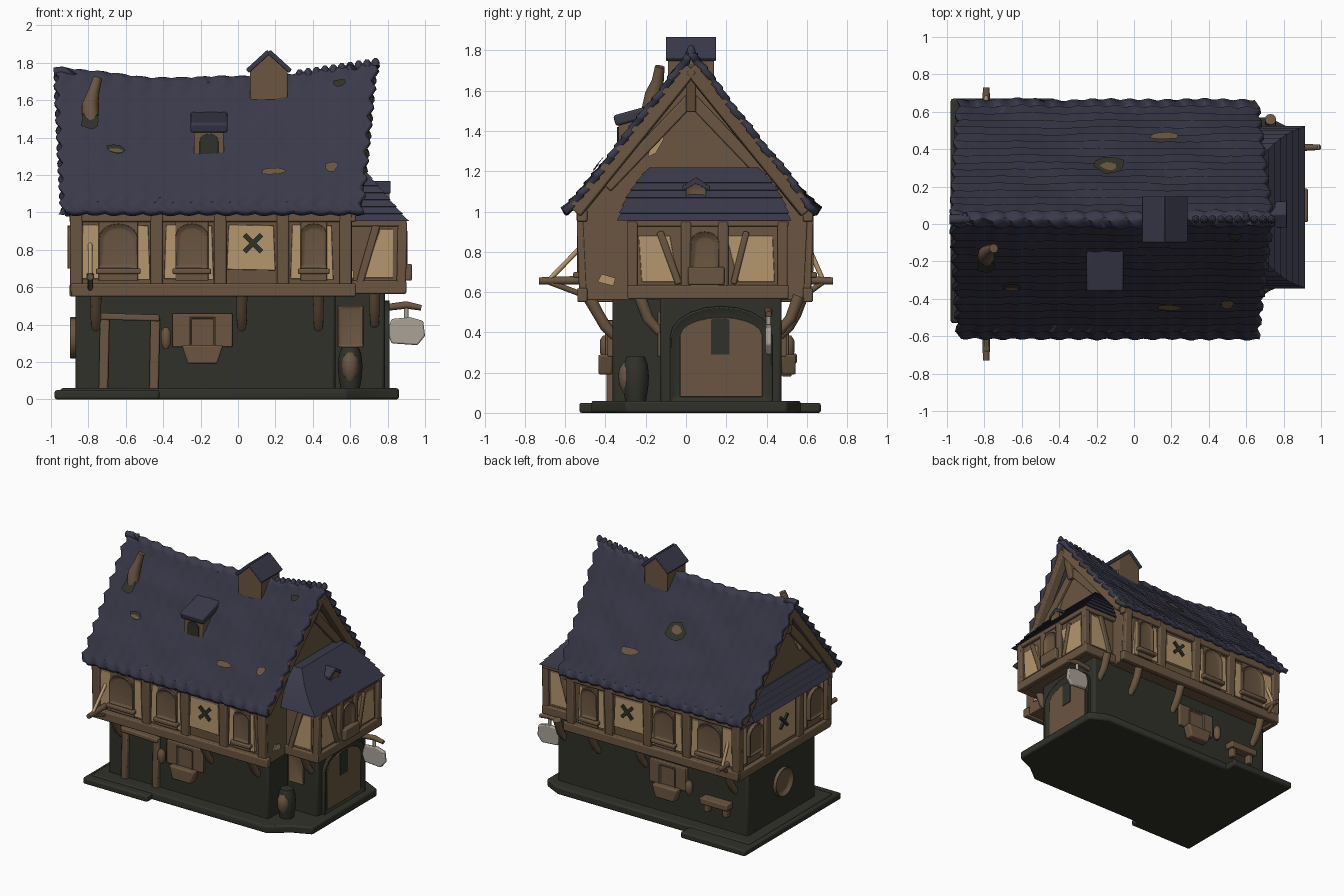
import bpy, bmesh, math, random
from mathutils import Vector, noise

if "Cube" in bpy.data.objects:
    bpy.data.objects.remove(bpy.data.objects["Cube"])
random.seed(4)
COLOURS = {"navy_shingle": (.041, .041, .068), "brown_timber": (.145, .092, .052), "dark_stone": (.030, .031, .022),
           "cream_plaster": (.46, .31, .155), "pale_grey": (.40, .36, .31)}
for key, rgb in COLOURS.items():
    bpy.data.materials.new(key).diffuse_color = (*rgb, 1)
NAVY, WOOD, STONE, CREAM, GREY = [bpy.data.materials[k] for k in COLOURS]

def finish(name, bm, mat, bevel=0.0, angle=40, fix=True):
    if fix:
        bmesh.ops.recalc_face_normals(bm, faces=bm.faces[:])
    me = bpy.data.meshes.new(name)
    bm.to_mesh(me)
    bm.free()
    me.polygons.foreach_set("use_smooth", [True] * len(me.polygons))
    me.set_sharp_from_angle(angle=math.radians(angle))
    me.materials.append(mat)
    ob = bpy.data.objects.new(name, me)
    bpy.context.collection.objects.link(ob)
    if bevel:
        b = ob.modifiers.new("soft_edges", 'BEVEL')
        b.width, b.segments, b.limit_method = bevel, 2, 'ANGLE'
    return ob
def loft(name, rings, mat, angle=30, bevel=0.0, inset=None):
    bm = bmesh.new()
    R = [[bm.verts.new(p) for p in ring] for ring in rings]
    for a, b in zip(R, R[1:]):
        for i in range(len(a)):
            j = (i + 1) % len(a)
            bm.faces.new((a[i], a[j], b[j], b[i]))
    bm.faces.new(R[0])
    end = bm.faces.new(R[-1])
    bmesh.ops.recalc_face_normals(bm, faces=bm.faces[:])
    if inset:
        bmesh.ops.inset_region(bm, faces=[end], thickness=inset[0], depth=-inset[1])
    return finish(name, bm, mat, bevel, angle, False)
def prism(name, pts, axis, a, b, mat=WOOD, bevel=0.006, inset=None):
    """Extrude an outline along an axis; optionally sink the face at b."""
    put = {'x': lambda u, v, t: (t, u, v), 'y': lambda u, v, t: (u, t, v), 'z': lambda u, v, t: (u, v, t)}[axis]
    return loft(name, [[put(u, v, t) for u, v in pts] for t in (a, b)], mat, 40, bevel, inset)
def rect(u0, u1, v0, v1):
    return [(u0, v0), (u1, v0), (u1, v1), (u0, v1)]
def arch(u0, u1, v0, v1, rise=0.8):
    c, r = (u0 + u1) / 2, (u1 - u0) / 2
    return [(u0, v0), (u1, v0)] + [(c + r * math.cos(k * math.pi / 10), v1 - r * rise * (1 - math.sin(k * math.pi / 10))) for k in range(11)]
def beam(name, p, q, w, h, mat=WOOD, bevel=0.008):
    p, q = Vector(p), Vector(q)
    rot = (q - p).to_track_quat('Z', 'Y')
    sq = [rot @ Vector((i * w / 2, j * h / 2, 0)) for i, j in ((-1, -1), (1, -1), (1, 1), (-1, 1))]
    return loft(name, [[e + c for c in sq] for e in (p, q)], mat, 40, bevel)
def tube(name, path, radii, mat=WOOD, n=12):
    P, rings = [Vector(p) for p in path], []
    for i, (p, r) in enumerate(zip(P, radii)):
        rot = (P[min(i + 1, len(P) - 1)] - P[max(i - 1, 0)]).to_track_quat('Z', 'Y')
        rings.append([p + rot @ Vector((r * math.cos(k * math.tau / n), r * math.sin(k * math.tau / n), 0)) for k in range(n)])
    return loft(name, rings, mat, 50)

YC, UH = .045, .56      # centre line and half depth of the upper floor
# stone base, ground floors, timber upper floors
prism("base_slab", [(-.95, -.47), (.58, -.47), (.72, -.36), (.86, -.3), (.86, .5), (.72, .57), (-.95, .57)], 'z', 0, .06, STONE, .012)
prism("door_step", rect(-.98, -.42, -.53, .67), 'z', 0, .05, STONE, .012)
prism("ground_floor", rect(-.87, .52, -.365, .475), 'z', .04, .58, STONE, .015)
prism("wing_ground_floor", rect(.4, .785, -.13, .475), 'z', .04, .6, STONE, .015)
prism("upper_floor", [(-.495, .56), (.585, .56), (.605, 1.0), (.025, 1.68), (-.515, 1.0)], 'x', -.87, .61)
prism("wing_upper_floor", rect(.5, .875, -.27, .485), 'z', .57, .97, WOOD, .01)

# long sides, front and back
PANELS = [(-.84, -.47, -.64, .105), (-.395, -.13, -.247, .088), (-.06, .20, 0, 0), (.28, .51, .405, .07)]
for s, side, yg in ((-1, "front", -.365), (1, "back", .475)):
    yw, yp = YC + s * UH, .73 * s
    for z, h in ((.585, .07), (.98, .06)):
        beam(side + "_rail", (-.89, yw, z), (.63, yw, z), .05, h)
    for x in (-.865, -.435, -.095, .24, .575):
        beam(side + "_post", (x, yw - s * .01, .57), (x, yw + s * .004, 1.0), .065, .05)
    for a, b, c, w in PANELS:
        low = .645 if w else .695
        prism(side + "_panel", [(a, low), (b, low - .005), (b - .01, .93), (a + .01, .935)], 'y', yw - s * .02, yw + s * .007, CREAM, .003)
        if w:
            prism(side + "_window_backing", rect(c - w, c + w, .635, .96), 'y', yw, yw + s * .012, WOOD, .003)
            prism(side + "_window", arch(c - w, c + w, .7, .94), 'y', yw, yw + s * .03, WOOD, .006, (.025, .015))
            beam(side + "_window_sill", (c - w - .015, yw + s * .02, .685), (c + w + .015, yw + s * .02, .685), .05, .03)
    for d in (-1, 1):
        beam(side + "_panel_cross", (.08 - .045 * d, yw + s * .01, .79), (.08 + .045 * d, yw + s * .01, .88), .02, .025, STONE, 0)
    # curved braces, pole with rope, shuttered window with planter and lantern
    for x in (-.76, .02, .43):
        tube(side + "_brace", [(x, yg - s * .01, .38), (x, yg + s * .035, .43), (x, yg + s * .07, .49), (x, yw - s * .03, .58)],
             [.022, .028, .028, .032])
    tube(side + "_pole", [(-.79, yw - s * .03, .66), (-.79, yp, .655)], [.022, .018])
    tube(side + "_pole_brace", [(-.79, yw - s * .02, .58), (-.79, yp - s * .05, .65)], [.014, .014])
    tube(side + "_rope", [(-.79, yp - s * .05, .66), (-.79, yw, .83)], [.012, .012], CREAM)
    prism(side + "_shutters", rect(-.35, -.03, .28, .46), 'y', yg - s * .01, yg + s * .025)
    prism(side + "_ground_window", rect(-.26, -.12, .28, .44), 'y', yg, yg + s * .04, WOOD, .006, (.025, .025))
    prism(side + "_planter", [(-.27, .19), (-.11, .19), (-.08, .29), (-.30, .29)], 'y', yg, yg + s * .07, WOOD, .01)
    tube(side + "_lantern", [(-.385, yg + s * .035, z) for z in (.27, .30, .36, .385)], [.012, .028, .028, .012])

# front door and back bench
for x in (-.72, -.45):
    beam("door_post", (x, -.375, .05), (x + .008, -.375, .44), .04, .05)
    beam("back_bench_leg", (x * .6 - .27, .5, .18), (x * .6 - .27, .5, .27), .04, .05)
beam("door_lintel", (-.75, -.38, .445), (-.42, -.38, .435), .06, .035)
beam("back_bench", (-.74, .51, .27), (-.5, .51, .27), .08, .05)

# left end wall
for z in (.585, .98):
    beam("left_rail", (-.875, YC - UH, z), (-.875, YC + UH, z), .05, .07)
for y in (-.5, -.16, .25, .59):
    beam("left_post", (-.87, y, .57), (-.87, y, 1.0), .05, .065)
for a, b in ((-.46, -.2), (-.11, .20), (.29, .55)):
    prism("left_panel", rect(a, b, .645, .93), 'x', -.86, -.878, CREAM, .003)
for y in (-.33, .42):
    prism("left_window_backing", rect(y - .085, y + .085, .63, .95), 'x', -.86, -.883, WOOD, .003)
    prism("left_window", arch(y - .085, y + .085, .70, .93), 'x', -.87, -.915, WOOD, .006, (.025, .015))
for d in (-1, 1):
    beam("left_panel_cross", (-.88, .045 - .045 * d, .76), (-.88, .045 + .045 * d, .85), .025, .02, STONE, 0)
circle = [(.05 + .11 * math.cos(k * math.tau / 20), .33 + .11 * math.sin(k * math.tau / 20)) for k in range(20)]
prism("round_window", circle, 'x', -.86, -.90, WOOD, .006, (.03, .025))

# wing upper timber
for z, h in ((.60, .07), (.945, .04)):
    for y in (-.265, .485):
        beam("wing_side_rail", (.6, y, z), (.89, y, z), .05, h)
    beam("wing_end_rail", (.875, -.29, z), (.875, .51, z), .05, h)
for y in (-.265, .0, .185, .48):
    beam("wing_post", (.872, y, .58), (.88, y, .95), .05, .05)
for out in ([(-.22, .65), (-.04, .65), (-.08, .88), (-.235, .88)], [(.26, .65), (.44, .65), (.43, .88), (.20, .88)]):
    prism("wing_panel", out, 'x', .86, .883, CREAM, .003)
beam("wing_diagonal_a", (.883, -.035, .64), (.883, -.13, .9), .03, .035)
beam("wing_diagonal_b", (.883, .235, .64), (.883, .30, .9), .03, .03)
prism("wing_window_backing", rect(.01, .175, .62, .95), 'x', .86, .888, WOOD, .003)
prism("wing_window", arch(.02, .165, .70, .9), 'x', .87, .91, WOOD, .006, (.03, .02))
beam("wing_window_box", (.905, .01, .68), (.905, .19, .68), .05, .09)
for y, yb, s in ((-.27, -.13, -1), (.485, .46, 1)):
    prism("wing_side_panel", [(.67, .65), (.83, .65), (.83, .91), (.76, .91)], 'y', y - s * .01, y + s * .008, CREAM, .003)
    beam("wing_side_diagonal", (.65, y + s * .005, .62), (.74, y + s * .005, .93), .03, .04)
    tube("wing_brace", [(.73, yb, .4), (.73, yb + s * .06, .47), (.73, yb + s * .1, .58)], [.022, .028, .03])

# arched wing door, hanging sign, barrel, nook shutter
prism("wing_arch_frame", arch(-.08, .43, .05, .53, .6), 'x', .75, .815, STONE, .01, (.045, .02))
prism("wing_door", arch(-.03, .38, .08, .475, .45), 'x', .78, .801, WOOD, .003)
prism("wing_door_slit", arch(.125, .215, .29, .47, .2), 'x', .79, .806, STONE, 0)
tube("sign_arm", [(.78, .41, .49), (.9, .41, .505), (.98, .41, .49)], [.018, .02, .015])
prism("sign_board", [(.82, .30), (.96, .29), (1.0, .34), (.99, .42), (.92, .44), (.82, .43), (.80, .36)], 'y', .395, .425, GREY, .008)
tube("sign_chain", [(.9, .41, .43), (.9, .41, .5)], [.012, .012], GREY)
tube("barrel", [(.6, -.25, z) for z in (.05, .12, .18, .24, .28)], [.05, .062, .066, .06, .045], STONE, 16)
tube("barrel_front", [(.6, -.29, z) for z in (.1, .14, .18, .22, .25)], [.02, .042, .046, .042, .02], WOOD, 16)
prism("wing_front_shutter", rect(.535, .67, .28, .5), 'y', -.12, -.145, WOOD, .006, (.02, .008))

# main roof: rows of shingles on a sagging ridge
KNOTS = [(-1.1, 1.76), (-.85, 1.765), (-.45, 1.715), (0, 1.725), (.3, 1.74), (.8, 1.815)]
def ridge(x):
    (a, za), (b, zb) = next(k for k in zip(KNOTS, KNOTS[1:]) if x <= k[1][0])
    return za + (zb - za) * (x - a) / (b - a)
def roof_point(x, v, s, off):
    z = ridge(x) + (1.0 - ridge(x)) * v - .012 * math.sin(math.pi * v)
    off += .014 * noise.noise(Vector((x * 4, s * v * 5, 2)))
    return Vector((x, .025 + s * .635 * v + s * off * .75, z + off * .65))
ROWS, COLS = 17, 100
strip = [((k + d) / ROWS, .006 + .009 * d) for k in range(ROWS) for d in (.05, .9)]
bm, grid = bmesh.new(), []
for s, v, o in [(-1, *p) for p in reversed(strip)] + [(1, *p) for p in strip]:
    rag, wave = .016 * math.sin(v * ROWS * math.pi + s), .006 if v < .1 or v > .9 else .0012
    x0, x1 = -.975 + .035 * v + rag, .735 - .08 * v + rag
    grid.append([bm.verts.new(roof_point(x0 + (x1 - x0) * i / COLS, v, s, o + wave * math.sin(i))) for i in range(COLS + 1)])
for a, b in zip(grid, grid[1:]):
    for i in range(COLS):
        bm.faces.new((a[i], a[i + 1], b[i + 1], b[i]))
sol = finish("main_roof", bm, NAVY, angle=60, fix=False).modifiers.new("thickness", 'SOLIDIFY')
sol.thickness, sol.offset = .035, -1
for x in [.33 + i * .045 for i in range(10)]:
    tube("ridge_cap", [(x, .025, ridge(x) + d) for d in (-.02, .005, .02)], [.022, .02, .008], NAVY, 8)
tube("ridge_tip", [(-.985, .025, 1.75), (-.94, .025, 1.755), (-.88, .025, 1.745)], [.025, .025, .02], NAVY)

# roof holes
for x, v, s, rx, rv, mat, off in [
        (-.65, .55, -1, .06, .035, STONE, .026), (-.65, .56, -1, .04, .015, WOOD, .03), (.19, .71, -1, .08, .025, WOOD, .026),
        (.5, .69, -1, .04, .035, WOOD, .026), (.54, .12, -1, .04, .03, STONE, .026), (-.79, .35, -1, .055, .08, STONE, .026),
        (.16, .68, 1, .09, .035, WOOD, .026), (-.13, .42, 1, .09, .08, STONE, .026), (-.13, .42, 1, .05, .035, WOOD, .03)]:
    bm = bmesh.new()
    ring = [(k * math.tau / 10, random.uniform(.7, 1.1)) for k in range(10)]
    bm.faces.new([bm.verts.new(roof_point(x + rx * r * math.cos(t), v - s * rv * r * math.sin(t), s, off)) for t, r in ring])
    finish("roof_hole", bm, mat, fix=False)

# gable timber at both ends
for x, xt, end in ((.62, .69, .618), (-.89, -.92, -.878)):
    for s in (-1, 1):
        beam("gable_rafter", (x, .025 + s * .575, 1.0), (xt, .025, ridge(xt) - .085), .07, .075)
        beam("inner_rafter", (x, .025 + s * .42, 1.12), (x, .025, 1.56), .04, .06)
    prism("gable_patch", [(-.19, 1.27), (-.15, 1.29), (-.11, 1.36), (-.12, 1.39), (-.17, 1.36)], 'x', end * .97, end, CREAM, 0)
    beam("gable_king_post", (x, .025, 1.5), (xt, .025, ridge(xt) - .05), .05, .06)
prism("gable_low_patch", [(-.44, .65), (-.36, .63), (-.35, .67), (-.42, .69)], 'x', .60, .618, CREAM, 0)

# hipped wing roof and left pent roof in shingle rows
def skirt(name, xin, x, y0, y1, z, rows):
    rings = []
    for t, lip in [((k + d) / rows, .009 * (d == 0)) for k in range(rows) for d in (0, .95)]:
        mix, out = lambda p: p[0] + (p[1] - p[0]) * t, lip + .025 * math.sin(math.pi * t)
        xo = mix(x) + math.copysign(lip, x[0])
        rings.append([(xin, mix(y0) - out, mix(z)), (xo, mix(y0) - out, mix(z)), (xo, mix(y1) + out, mix(z)), (xin, mix(y1) + out, mix(z))])
    loft(name, rings, NAVY)
skirt("wing_roof", .55, (.905, .68), (-.335, -.18), (.515, .36), (.955, 1.22), 7)
skirt("left_pent_roof", -.8, (-.95, -.88), (-.42, -.36), (.51, .45), (.99, 1.16), 4)

# dormers and crooked chimney pipe
prism("wing_dormer", arch(.0, .10, 1.05, 1.14), 'x', .68, .81, WOOD, .005, (.02, .01))
prism("wing_dormer_roof", [(-.02, 1.1), (.05, 1.14), (.12, 1.1), (.12, 1.125), (.05, 1.17), (-.02, 1.125)], 'x', .66, .815, NAVY, .004)
prism("front_dormer", rect(-.235, -.075, 1.25, 1.47), 'y', .0, -.335)
prism("front_dormer_window", arch(-.205, -.105, 1.27, 1.42), 'y', -.32, -.342, STONE, .002)
beam("front_dormer_roof", (-.155, -.355, 1.45), (-.155, -.10, 1.52), .20, .055, NAVY, .012)
prism("ridge_dormer", [(.065, 1.6), (.265, 1.6), (.265, 1.77), (.165, 1.85), (.065, 1.77)], 'y', -.09, .14)
for s in (-1, 1):
    beam("ridge_dormer_roof", (.165, .025, 1.86), (.165 + s * .115, .025, 1.755), .25, .025, NAVY, .005)
tube("chimney_pipe", [(-.79, -.18, 1.48), (-.79, -.16, 1.58), (-.77, -.14, 1.65), (-.75, -.13, 1.72)], [.046, .044, .03, .024])

for m in bpy.data.materials:
    if m.users and not m.is_grease_pencil:
        m.use_nodes = True
        m.node_tree.nodes["Principled BSDF"].inputs["Base Color"].default_value = m.diffuse_color
